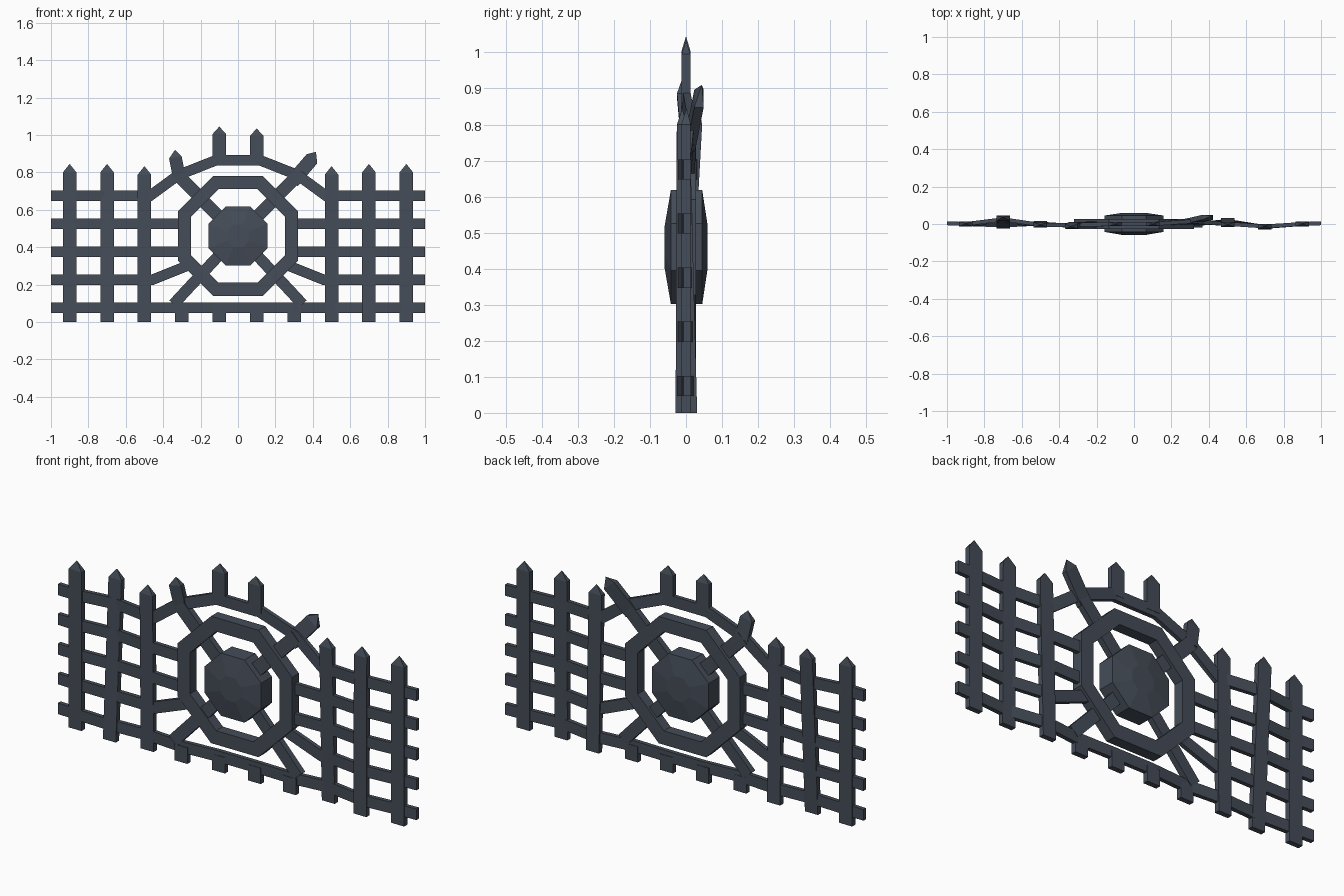
import bpy, bmesh, math
from mathutils import Vector

if "Cube" in bpy.data.objects:
    bpy.data.objects.remove(bpy.data.objects["Cube"])

iron = bpy.data.materials.new("dark slate iron")
iron.diffuse_color = (0.060, 0.074, 0.098, 1)
iron.use_nodes = True
iron.node_tree.nodes["Principled BSDF"].inputs["Base Color"].default_value = iron.diffuse_color
CZ = 0.46  # height of the medallion centre

# y offset of each post at ground and at top, giving the hand-made wobble
LEAN = {-1.0: (.004, .004), -.9: (0, 0), -.7: (-.012, .034), -.5: (.003, -.006),
        -.3: (-.014, -.004), -.1: (0, 0), .1: (0, 0), .3: (-.006, .016),
        .5: (.018, -.004), .7: (-.016, -.012), .9: (0, 0), 1.0: (.004, .004)}


def sway(x, z):
    ks = sorted(LEAN)
    x = max(-1, min(1, x))
    t = max(0, min(1, z / .84))
    at = lambda k: LEAN[k][0] * (1 - t) + LEAN[k][1] * t
    for a, b in zip(ks, ks[1:]):
        if x <= b + 1e-6:
            f = (x - a) / (b - a)
            return at(a) * (1 - f) + at(b) * f
    return 0


def finish(name, bm):
    bmesh.ops.recalc_face_normals(bm, faces=bm.faces)
    me = bpy.data.meshes.new(name)
    bm.to_mesh(me)
    bm.free()
    me.materials.append(iron)
    ob = bpy.data.objects.new(name, me)
    bpy.context.collection.objects.link(ob)
    return ob


def bar(name, pts, w=.056, d=.021, tip=None):
    """Mitred flat bar through (x, y, z) points, optionally ending in a point."""
    bm = bmesh.new()
    P = [Vector(p) for p in pts]
    flat = [Vector((p.x, p.z)) for p in P]
    dirs = [(b - a).normalized() for a, b in zip(flat, flat[1:])]
    prev = None
    for i, p in enumerate(P):
        d0, d1 = dirs[max(i - 1, 0)], dirs[min(i, len(dirs) - 1)]
        t = (d0 + d1).normalized()
        h = w / 2 / max(.5, t.dot(d1))
        n = Vector((-t.y * h, 0, t.x * h))
        y = Vector((0, d / 2, 0))
        loop = [bm.verts.new(p + v) for v in (n + y, n - y, -n - y, -n + y)]
        if prev:
            for k in range(4):
                bm.faces.new((prev[k], prev[k - 1], loop[k - 1], loop[k]))
        else:
            bm.faces.new(loop)
        prev = loop
    if tip:
        a = bm.verts.new(tip)
        for k in range(4):
            bm.faces.new((prev[k], prev[k - 1], a))
    else:
        bm.faces.new(prev)
    return finish(name, bm)


def rail(name, pts, w=.056):
    """Bar that follows the swaying posts."""
    out = []
    for (x0, z0), (x1, z1) in zip(pts, pts[1:]):
        out.append((x0, z0))
        for k in sorted(LEAN, reverse=x1 < x0):
            f = (k - x0) / (x1 - x0)
            if .02 < f < .98:
                out.append((k, z0 + (z1 - z0) * f))
    out.append(pts[-1])
    return bar(name, [(x, sway(x, z), z) for x, z in out], w)


# pointed posts on both wings
for x in (-.9, -.7, -.5, .5, .7, .9):
    top = .845 if abs(x) > .6 else .833
    pts = [(x, sway(x, z), z) for z in (0, .4, top - .045)]
    bar("pointed_post", pts, .072, .026, (x, sway(x, top) + .002, top))

# short feet under the bottom rail
for x in (-.3, -.1, .1, .3):
    bar("foot", [(x, sway(x, 0), 0), (x, sway(x, .08), .08)], .072, .026)

# spikes on the arch
for x in (-.1, .1):
    top = 1.045 if x < 0 else 1.035
    bar("arch_spike", [(x, 0, .86), (x, 0, top - .04)], .072, .024, (x, 0, top))
bar("left_spike", [(-.315, -.003, .78), (-.335, -.012, .88)], .068, .026, (-.337, -.013, .92))
bar("right_spike", [(.29, .012, .75), (.395, .036, .872)], .075, .026, (.417, .044, .91))

# bottom rail, and top rail that rises into the arch
rail("bottom_rail", [(-1, .075), (1, .075)])
rail("top_arch_rail", [(-1, .675), (-.47, .675), (-.32, .785), (-.12, .864),
                       (.12, .864), (.32, .785), (.47, .675), (1, .675)])

# side rails, the lowest one bending up to the ring
for s in (-1, 1):
    for z in (.375, .525):
        rail("side_rail", [(s, z), (s * .28, z)])
    rail("bent_side_rail", [(s, .225), (s * .46, .225), (s * .26, .305)])

# diagonal spokes behind the medallion
for s in (-1, 1):
    bar("upper_spoke", [(s * .08, 0, CZ + .08), (s * .32, sway(s * .3, .78), CZ + .325)], .068, .03)
    bar("lower_spoke", [(s * .08, 0, CZ - .08), (s * .345, sway(s * .3, .1), CZ - .365)], .06, .03)


def octagon(bm, r, y):
    return [bm.verts.new((r * math.cos(a), y, CZ + r * math.sin(a)))
            for a in (math.pi * (i + .5) / 4 for i in range(8))]


def skin(bm, loops, closed=False):
    pairs = list(zip(loops, loops[1:])) + ([(loops[-1], loops[0])] if closed else [])
    for a, b in pairs:
        for k in range(8):
            bm.faces.new((a[k - 1], a[k], b[k], b[k - 1]))


# octagonal ring
K = 1 / math.cos(math.pi / 8)
bm = bmesh.new()
skin(bm, [octagon(bm, r * K, y) for r, y in
          ((.32, -.026), (.32, .028), (.25, .028), (.25, -.026))], True)
finish("octagon_ring", bm)

# domed octagonal medallion
bm = bmesh.new()
rings = [octagon(bm, r * K, y) for r, y in
         ((.06, -.059), (.158, -.042), (.158, .045), (.06, .06))]
skin(bm, rings)
bm.faces.new(rings[0])
bm.faces.new(rings[-1])
finish("domed_medallion", bm)
